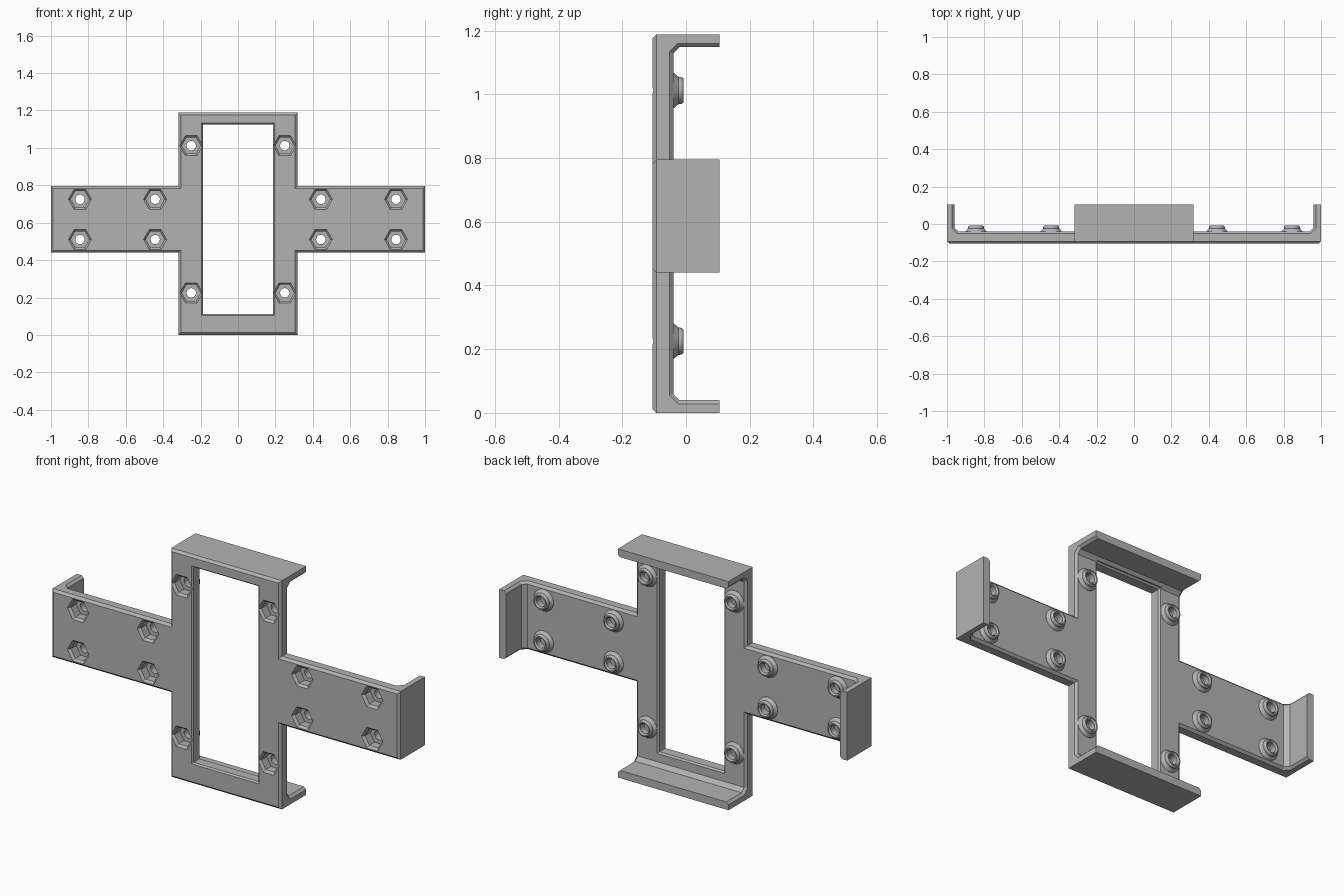
import bpy, bmesh, math

if "Cube" in bpy.data.objects:
    bpy.data.objects.remove(bpy.data.objects["Cube"])

C = 0.012                                  # edge chamfer
FRONT, BACK, LIP = -0.105, -0.04, 0.105    # y of plate front, plate back, flange tip

grey = bpy.data.materials.new("plain grey")
grey.diffuse_color = (0.45, 0.45, 0.45, 1)
grey.use_nodes = True
grey.node_tree.nodes["Principled BSDF"].inputs["Base Color"].default_value = grey.diffuse_color


def loft(bm, rings):
    """Skin a list of equal-length point rings into a closed solid."""
    vs = [[bm.verts.new(p) for p in r] for r in rings]
    n = len(vs[0])
    for a, b in zip(vs, vs[1:]):
        for i in range(n):
            j = (i + 1) % n
            bm.faces.new((a[i], a[j], b[j], b[i]))
    bm.faces.new(vs[0])
    bm.faces.new(vs[-1][::-1])


def finish(name, bm):
    bmesh.ops.remove_doubles(bm, verts=bm.verts, dist=1e-5)
    bmesh.ops.recalc_face_normals(bm, faces=bm.faces)
    me = bpy.data.meshes.new(name)
    bm.to_mesh(me)
    bm.free()
    me.materials.append(grey)
    ob = bpy.data.objects.new(name, me)
    bpy.context.collection.objects.link(ob)
    return ob


def channel(name, half_len, half_wid, place):
    """Shallow U channel: plate with a flange at each end, chamfered edges."""
    def profile(t, end):
        k = C if end else 0                # inner faces step back at the ends
        h = half_len
        f = (h, FRONT + C) if end else (h - C, FRONT)
        side = [f, (h, FRONT + C), (h, LIP), (h - 0.04 + k, LIP),
                (h - 0.04 + k, -0.02 - k * 0.4), (h - 0.06 + k * 0.4, BACK - k)]
        pts = side + [(-s, y) for s, y in reversed(side)]
        return [place(s, t, y) for s, y in pts]
    bm = bmesh.new()
    w = half_wid
    loft(bm, [profile(-w, True), profile(-w + C, False),
              profile(w - C, False), profile(w, True)])
    return finish(name, bm)


def studs(name, sections, n):
    """The same turned or prismatic shape at every bolt position."""
    bm = bmesh.new()
    for x, z in spots:
        loft(bm, [[(x + r * math.cos(2 * math.pi * i / n), y,
                    z + r * math.sin(2 * math.pi * i / n)) for i in range(n)]
                  for y, r in sections])
    return finish(name, bm)


def combine(target, tool, op):
    m = target.modifiers.new(op, 'BOOLEAN')
    m.operation, m.object, m.solver = op, tool, 'EXACT'
    bpy.context.view_layer.objects.active = target
    bpy.ops.object.modifier_apply(modifier=m.name)
    bpy.data.objects.remove(tool)


spots = [(s * x, z) for s in (-1, 1) for x, z in
         [(0.845, 0.725), (0.845, 0.51), (0.443, 0.725), (0.443, 0.51),
          (0.25, 1.012), (0.25, 0.225)]]

# cross-shaped bracket: upright channel plus side arms
body = channel("cross_bracket", 0.594, 0.318, lambda s, t, y: (t, y, 0.594 + s))
arms = channel("side_arms", 1.0, 0.1775, lambda s, t, y: (s, y, 0.6175 + t))
combine(body, arms, 'UNION')

# raised bosses on the back
bosses = studs("bosses", [(-0.06, 0.056), (-0.039, 0.056), (-0.024, 0.043),
                          (-0.014, 0.042), (-0.008, 0.037)], 32)
combine(body, bosses, 'UNION')

# central window, chamfered on both faces
bm = bmesh.new()
rings = []
for y, g in [(-0.15, 0.007), (FRONT, 0.007), (FRONT + 0.008, 0),
             (BACK - 0.008, 0), (BACK, 0.008), (0.05, 0.008)]:
    x, lo, hi = 0.187 + g, 0.111 - g, 1.126 + g
    rings.append([(-x, y, lo), (x, y, lo), (x, y, hi), (-x, y, hi)])
loft(bm, rings)
combine(body, finish("window_cutter", bm), 'DIFFERENCE')

# hexagonal nut pockets in the front
pockets = studs("pocket_cutter", [(-0.13, 0.062), (FRONT, 0.062),
                                  (FRONT + 0.012, 0.05), (-0.05, 0.05)], 6)
combine(body, pockets, 'DIFFERENCE')

# through holes, countersunk at the back
holes = studs("hole_cutter", [(-0.08, 0.025), (-0.016, 0.025),
                              (-0.007, 0.032), (0.03, 0.032)], 32)
combine(body, holes, 'DIFFERENCE')

for o in bpy.context.selected_objects:
    o.select_set(False)
body.select_set(True)
bpy.context.view_layer.objects.active = body
bpy.ops.object.shade_smooth_by_angle(angle=math.radians(25))
